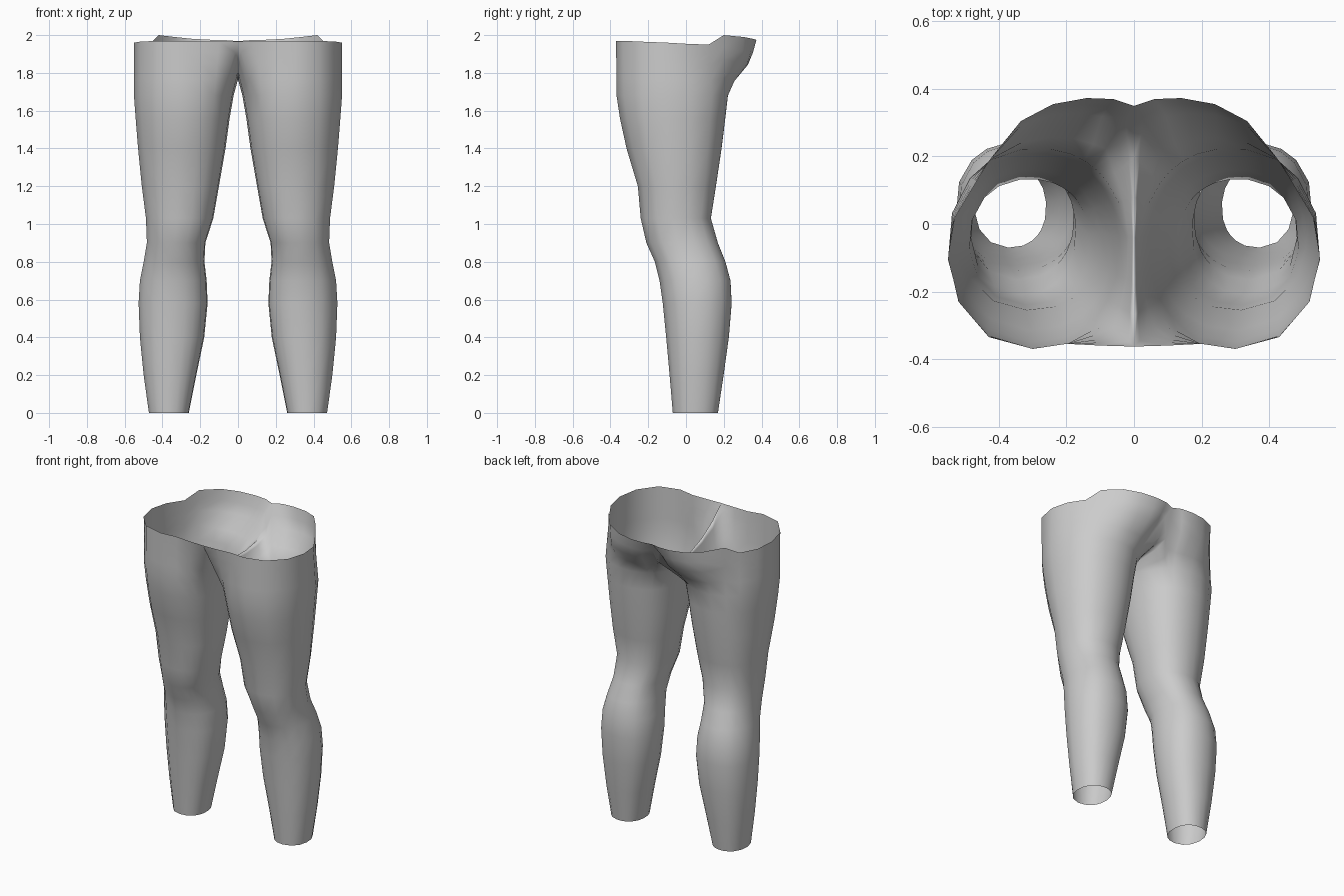
import bpy, bmesh
from math import atan2, cos, sin, copysign

if "Cube" in bpy.data.objects:
    bpy.data.objects.remove(bpy.data.objects["Cube"])

# Leg cross-sections from ankle to upper thigh: z, inner x, outer x, front y, back y
SECTIONS = [
    (0.00, 0.26, 0.472, -0.07, 0.17),
    (0.20, 0.22, 0.50, -0.087, 0.20),
    (0.40, 0.178, 0.52, -0.105, 0.228),
    (0.58, 0.16, 0.527, -0.123, 0.243),
    (0.70, 0.165, 0.52, -0.14, 0.237),
    (0.80, 0.177, 0.50, -0.165, 0.21),
    (0.90, 0.172, 0.483, -0.21, 0.17),
    (1.03, 0.13, 0.488, -0.24, 0.133),
    (1.20, 0.10, 0.51, -0.255, 0.16),
    (1.40, 0.065, 0.53, -0.315, 0.19),
    (1.56, 0.043, 0.543, -0.35, 0.21),
    (1.68, 0.022, 0.552, -0.368, 0.224),
]

# Last ring of one half: waist rim front to back, then the crotch line back to front
RIM = [(0, -.363, 1.965), (.10, -.36, 1.965), (.20, -.355, 1.967), (.30, -.37, 1.97),
       (.43, -.335, 1.97), (.52, -.23, 1.965), (.55, -.10, 1.96), (.53, .02, 1.953),
       (.47, .12, 1.95), (.42, .20, 2.0), (.335, .305, 1.99), (.24, .355, 1.98),
       (.14, .373, 1.975), (.06, .37, 1.973), (0, .35, 1.968)]
CROTCH = [(0, .29, 1.83), (0, .20, 1.785), (0, .08, 1.765), (0, -.04, 1.765),
          (0, -.16, 1.81), (0, -.27, 1.88)]
TOP = RIM + CROTCH


def frame(section):
    z, x0, x1, y0, y1 = section
    return (x0 + x1) / 2, (y0 + y1) / 2, (x1 - x0) / 2, (y1 - y0) / 2, z


def soft(v):
    return copysign(abs(v) ** 0.92, v)


cx, cy, rx, ry, _ = frame(SECTIONS[-1])
angles = [atan2((y - cy) / ry, (x - cx) / rx) for x, y, z in TOP]


def leg_ring(section):
    cx, cy, rx, ry, z = frame(section)
    return [(cx + rx * soft(cos(a)), cy + ry * soft(sin(a)), z) for a in angles]


def hip_ring(low, t):
    # Blend thigh into hips, rounding out the seat at the back
    ring = []
    for i, (p, q) in enumerate(zip(low, TOP)):
        x, y, z = (a + (b - a) * t for a, b in zip(p, q))
        if 10 <= i <= 13:
            bulge = 4 * t * (1 - t)
            y += 0.022 * bulge * (1 if t > 0.4 else -0.3)
            z -= 0.015 * bulge
        ring.append((x, y, z))
    return ring


rings = [leg_ring(s) for s in SECTIONS]
thigh = rings[-1]
rings += [hip_ring(thigh, t) for t in (0.3, 0.6, 0.8)] + [TOP]

# One half of the legs as a tube, mirrored across the centre
bm = bmesh.new()
grid = [[bm.verts.new(p) for p in ring] for ring in rings]
n = len(TOP)
for lo, hi in zip(grid, grid[1:]):
    for i in range(n):
        j = (i + 1) % n
        bm.faces.new((lo[i], lo[j], hi[j], hi[i]))
for f in bm.faces:
    f.smooth = True
mesh = bpy.data.meshes.new("legs")
bm.to_mesh(mesh)
bm.free()
legs = bpy.data.objects.new("legs", mesh)
bpy.context.collection.objects.link(legs)
mirror = legs.modifiers.new("mirror", 'MIRROR')
mirror.use_axis[0] = True
mirror.use_clip = True
mirror.merge_threshold = 0.001
